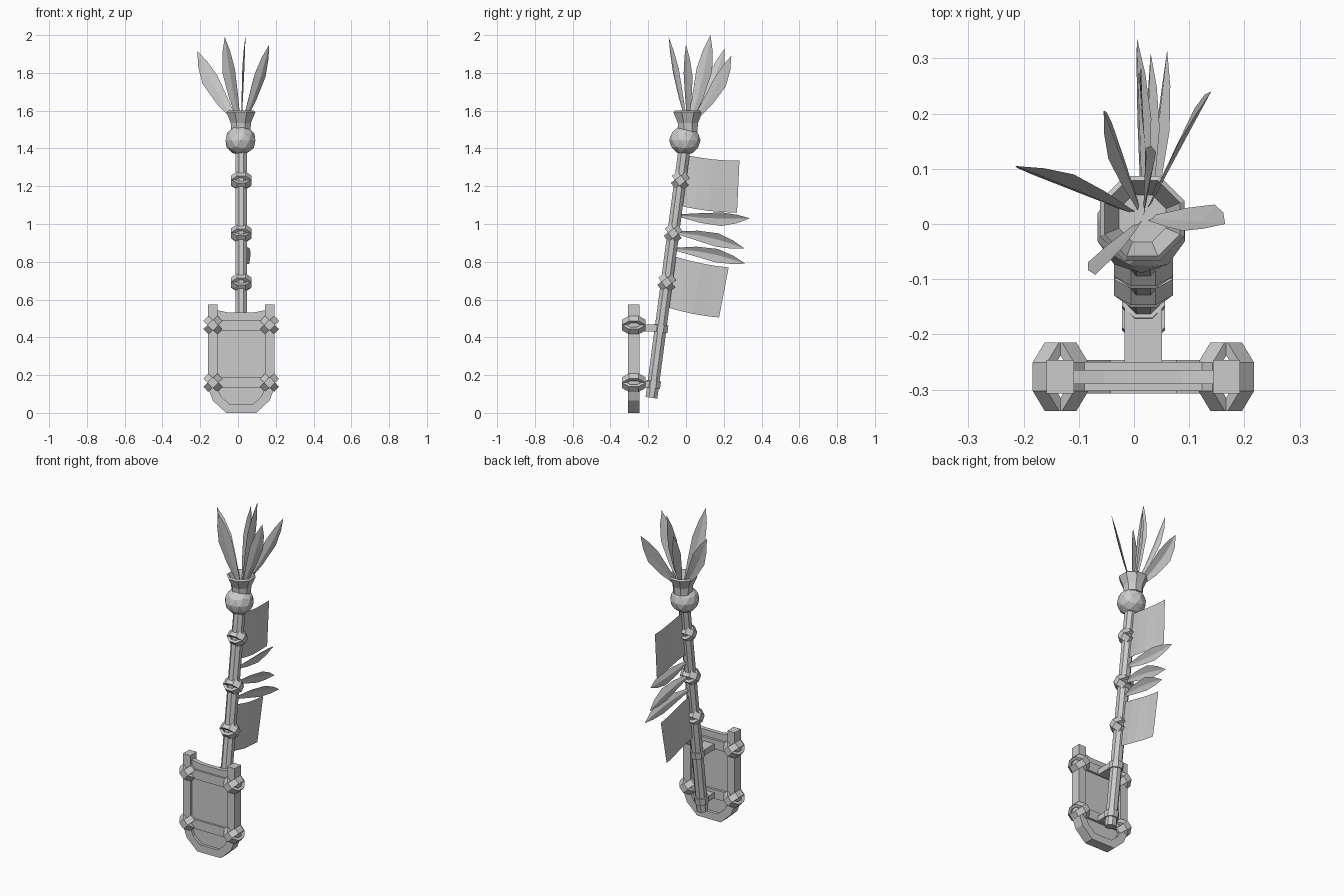
import bpy, bmesh, math
from mathutils import Vector, Matrix

cube = bpy.data.objects.get("Cube")
if cube:
    bpy.data.objects.remove(cube, do_unlink=True)

GREY = (0.6, 0.6, 0.6, 1)
mat = bpy.data.materials.new("plain grey")
mat.use_nodes = True
mat.diffuse_color = GREY
mat.node_tree.nodes["Principled BSDF"].inputs["Base Color"].default_value = GREY

CX = 0.017                                   # shared centre line of pole and shield
POLE_LOW, POLE_TOP = Vector((CX, -0.183, 0.08)), Vector((CX, -0.008, 1.40))
POLE_DIR = (POLE_TOP - POLE_LOW).normalized()
POLE_ROT = Vector((0, 0, 1)).rotation_difference(POLE_DIR).to_matrix().to_4x4()


def pole_at(z):
    return POLE_LOW.lerp(POLE_TOP, (z - POLE_LOW.z) / (POLE_TOP.z - POLE_LOW.z))


def finish(name, bm, solid=True):
    if solid:
        bmesh.ops.recalc_face_normals(bm, faces=bm.faces)
    mesh = bpy.data.meshes.new(name)
    bm.to_mesh(mesh)
    bm.free()
    mesh.materials.append(mat)
    ob = bpy.data.objects.new(name, mesh)
    bpy.context.collection.objects.link(ob)
    return ob


def prism(name, outline, y0, y1):
    """Extrude an x-z outline from y0 to y1."""
    bm = bmesh.new()
    face = bm.faces.new([bm.verts.new((x, y0, z)) for x, z in outline])
    ext = bmesh.ops.extrude_face_region(bm, geom=[face])
    moved = [v for v in ext["geom"] if isinstance(v, bmesh.types.BMVert)]
    bmesh.ops.translate(bm, verts=moved, vec=(0, y1 - y0, 0))
    bmesh.ops.triangulate(bm, faces=[f for f in bm.faces if len(f.verts) > 8])
    return finish(name, bm)


def box(name, x0, x1, y0, y1, z0, z1):
    return prism(name, [(x0, z0), (x1, z0), (x1, z1), (x0, z1)], y0, y1)


def lathe(name, profile, sides, matrix, closed=False, sx=1, sy=1):
    """Spin (radius, height) points into rings, flat sides facing the axes."""
    bm = bmesh.new()
    rings = []
    for r, h in profile:
        angles = [2 * math.pi * (i + 0.5) / sides for i in range(sides)]
        rings.append([bm.verts.new(matrix @ Vector((sx * r * math.cos(a), sy * r * math.sin(a), h)))
                      for a in angles])
    pairs = list(zip(rings, rings[1:]))
    if closed:
        pairs.append((rings[-1], rings[0]))
    else:
        bm.faces.new(rings[0])
        bm.faces.new(rings[-1])
    for low, high in pairs:
        for i in range(sides):
            j = (i + 1) % sides
            bm.faces.new((low[i], low[j], high[j], high[i]))
    return finish(name, bm)


def lashing(name, centre, base, axis, r, sx, sy):
    """Two flat bands crossing in an X around a rod."""
    band = [(r, -0.019), (r, 0.019), (r * 0.68, 0.019), (r * 0.68, -0.019)]
    for n, sign in enumerate((-1, 1)):
        m = Matrix.Translation(centre) @ base @ Matrix.Rotation(sign * math.radians(43), 4, axis)
        lathe(f"{name}_band_{n + 1}", band, 8, m, True, sx, sy)


def leaf(name, base, tip, across, half, bow):
    """Pointed blade creased along its middle rib."""
    base, tip = Vector(base), Vector(tip)
    along = (tip - base).normalized()
    w = Vector(across)
    w = (w - along * w.dot(along)).normalized()
    n = along.cross(w)
    bow = Vector(bow)
    bm = bmesh.new()
    rows = []
    for t, s in ((0, 0.2), (0.3, 0.72), (0.6, 1), (0.82, 0.62)):
        p = base.lerp(tip, t) + bow * math.sin(math.pi * t)
        rows.append([bm.verts.new(p + w * half * s * k + n * half * 0.25 * s * abs(k)) for k in (-1, 0, 1)])
    for a, b in zip(rows, rows[1:]):
        for k in (0, 1):
            bm.faces.new((a[k], a[k + 1], b[k + 1], b[k]))
    end = bm.verts.new(tip)
    for k in (0, 1):
        bm.faces.new((rows[-1][k], rows[-1][k + 1], end))
    return finish(name, bm, False)


def banner(name, corners):
    """Thin cloth with a gentle ripple; corners are (y, z)."""
    a, b, c, d = [Vector((CX, y, z)) for y, z in corners]
    bm = bmesh.new()
    steps = 4
    grid = []
    for i in range(steps + 1):
        u = i / steps
        row = []
        for j in range(steps + 1):
            v = j / steps
            p = a.lerp(b, u).lerp(d.lerp(c, u), v)
            p.x += 0.008 * math.sin(math.pi * 1.5 * u) * (0.5 + v / 2)
            p.z -= 0.008 * math.sin(math.pi * u)
            row.append(bm.verts.new(p))
        grid.append(row)
    for i in range(steps):
        for j in range(steps):
            bm.faces.new((grid[i][j], grid[i + 1][j], grid[i + 1][j + 1], grid[i][j + 1]))
    return finish(name, bm, False)


# Shield: U-shaped frame, recessed panel and two rungs
outer = [(0.175, 0.575), (0.175, 0.13), (0.15, 0.065), (0.08, 0)]
inner = [(0.06, 0.045), (0.105, 0.085), (0.126, 0.13), (0.126, 0.575)]
half = outer + [(0, 0), (0, 0.045)] + inner
right_edge = [(CX + x, z) for x, z in outer]
left_edge = [(CX - x, z) for x, z in reversed(outer)]
inner_left = [(CX - x, z) for x, z in inner]
inner_right = [(CX + x, z) for x, z in reversed(inner)]
prism("shield_frame", right_edge + left_edge + list(reversed(inner_left)) + list(reversed(inner_right)),
      -0.307, -0.246)
plate = [(0.135, 0.545), (0.135, 0.11), (0.07, 0.03)]
sag = [(-0.07, 0.532), (0.07, 0.532)]
prism("shield_panel", [(CX + x, z) for x, z in plate] + [(CX - x, z) for x, z in reversed(plate)]
      + [(CX + x, z) for x, z in sag], -0.290, -0.264)
for label, z in (("upper", 0.465), ("lower", 0.16)):
    box(f"{label}_rung", CX - 0.13, CX + 0.13, -0.302, -0.250, z - 0.028, z + 0.028)
    for side, s in (("left", 1), ("right", -1)):
        lashing(f"{label}_{side}_post_lashing", Vector((CX + s * 0.15, -0.2765, z)),
                Matrix.Identity(4), 'Y', 0.0675, 0.82, 1)

# Pole with brackets that hold the shield
lathe("pole", [(0.034, 0), (0.034, (POLE_TOP - POLE_LOW).length)], 8, Matrix.Translation(POLE_LOW) @ POLE_ROT)
box("upper_bracket", CX - 0.034, CX + 0.034, -0.255, -0.13, 0.432, 0.468)
box("lower_bracket", CX - 0.034, CX + 0.034, -0.255, -0.18, 0.135, 0.168)
for label, z in (("upper", 0.447), ("lower", 0.15)):
    lathe(f"{label}_bracket_collar", [(0.042, -0.02), (0.042, 0.02)], 8,
          Matrix.Translation(pole_at(z)) @ POLE_ROT)
for n, z in enumerate((0.69, 0.95, 1.23)):
    lashing(f"pole_lashing_{n + 1}", pole_at(z), POLE_ROT, 'X', 0.058, 1, 0.88)

# Faceted bulb and flared open cup
bm = bmesh.new()
bmesh.ops.create_icosphere(bm, subdivisions=2, radius=0.083,
                           matrix=Matrix.Translation((CX - 0.004, -0.006, 1.443)) @ Matrix.Diagonal((1, 1, 0.95, 1)))
finish("bulb", bm)
lathe("flared_cup", [(0.055, 1.49), (0.058, 1.535), (0.083, 1.592), (0.074, 1.6), (0.046, 1.545)], 8,
      Matrix.Translation((CX - 0.002, 0.01, 0)))

# Crown leaves: tip, width direction, half width
crown = [((-0.215, 0.105, 1.915), (0.84, 0, 0.54), 0.045),
         ((-0.055, 0.205, 1.93), (0.1, 0.88, -0.47), 0.036),
         ((0.04, 0.13, 2.0), (0, 1, -0.3), 0.042),
         ((0.14, 0.24, 1.89), (0.35, 0.75, -0.6), 0.04),
         ((0.165, 0, 1.95), (0.7, 0.6, -0.26), 0.038),
         ((-0.07, -0.092, 1.99), (0.85, 0.4, 0.2), 0.038)]
for n, (tip, across, width) in enumerate(crown):
    out = Vector((tip[0] - CX, tip[1], 0))
    leaf(f"crown_leaf_{n + 1}", Vector((CX, 0.01, 1.54)) + out * 0.1, tip, across, width, out * 0.08)

# Trailing feathers between two cloth banners
feathers = [((CX, -0.035, 1.045), (0.005, 0.338, 1.03)),
            ((CX, -0.05, 0.955), (0.03, 0.31, 0.87)),
            ((CX, -0.06, 0.868), (0.06, 0.315, 0.79))]
for n, (root, tip) in enumerate(feathers):
    leaf(f"feather_{n + 1}", root, tip, (0.35, 0.1, 1), 0.038, (0, 0, 0.015 if n else -0.008))
banner("upper_banner", [(0.0, 1.365), (0.283, 1.335), (0.27, 1.06), (-0.03, 1.095)])
banner("lower_banner", [(-0.06, 0.828), (0.226, 0.77), (0.175, 0.505), (-0.105, 0.56)])
